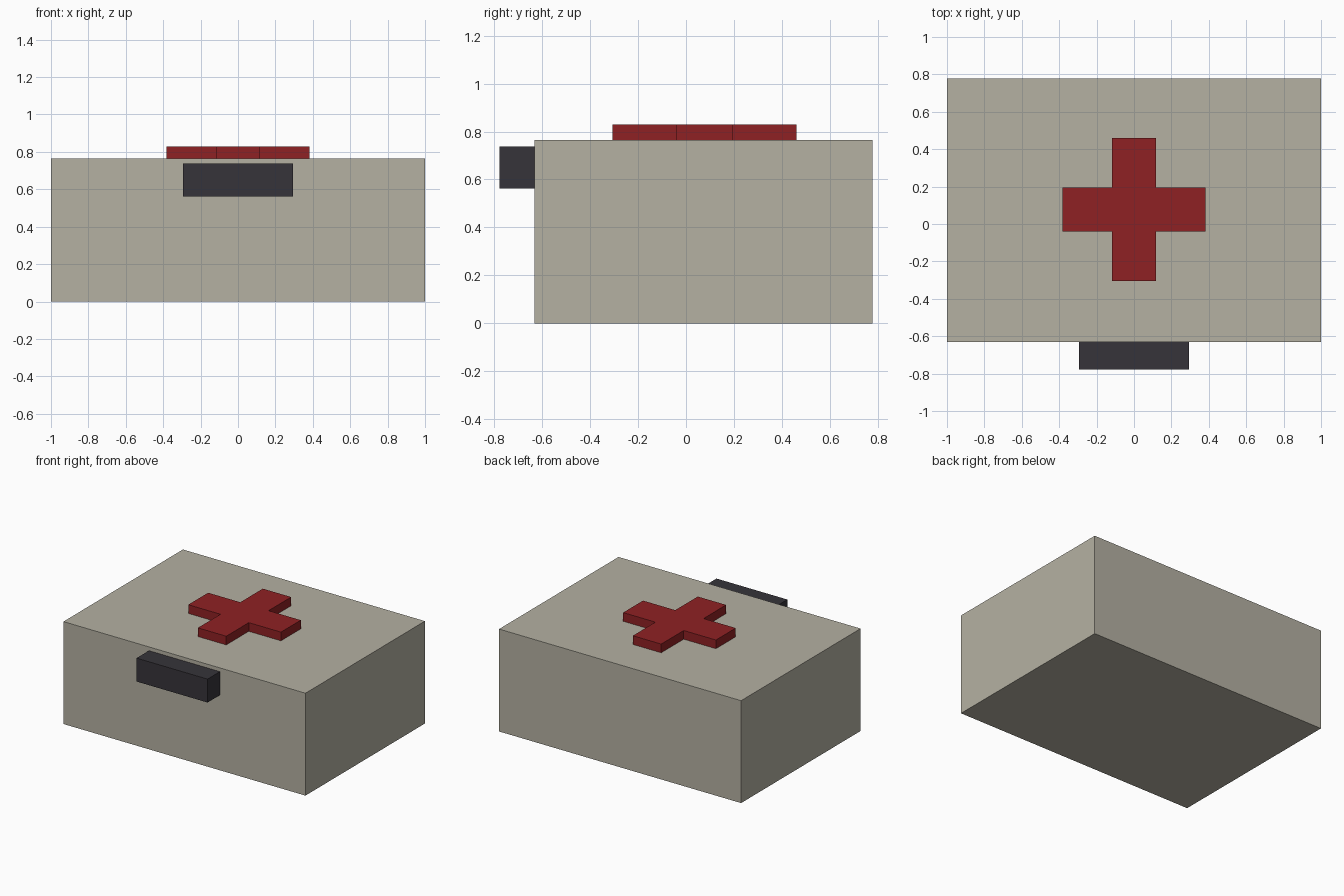
import bpy
import bmesh
from mathutils import Vector

default = bpy.data.objects.get("Cube")
if default:
    bpy.data.objects.remove(default, do_unlink=True)


def make_material(name, rgb):
    mat = bpy.data.materials.new(name)
    mat.use_nodes = True
    colour = (*rgb, 1.0)
    mat.diffuse_color = colour
    mat.node_tree.nodes["Principled BSDF"].inputs["Base Color"].default_value = colour
    return mat


def make_prism(name, outline, bottom, top, mat):
    """Extrude a flat outline of (x, y) points from bottom to top."""
    bm = bmesh.new()
    base = bm.faces.new([bm.verts.new((x, y, bottom)) for x, y in outline])
    result = bmesh.ops.extrude_face_region(bm, geom=[base], use_keep_orig=True)
    raised = [v for v in result["geom"] if isinstance(v, bmesh.types.BMVert)]
    bmesh.ops.translate(bm, verts=raised, vec=Vector((0, 0, top - bottom)))
    bmesh.ops.recalc_face_normals(bm, faces=bm.faces)
    mesh = bpy.data.meshes.new(name)
    bm.to_mesh(mesh)
    bm.free()
    mesh.materials.append(mat)
    obj = bpy.data.objects.new(name, mesh)
    bpy.context.collection.objects.link(obj)
    return obj


def rectangle(half_width, front, back):
    return [(-half_width, front), (half_width, front),
            (half_width, back), (-half_width, back)]


def cross(centre_y, reach, half_arm):
    # One corner of the cross, turned a quarter at a time
    points = []
    corner = [(reach, -half_arm), (reach, half_arm), (half_arm, half_arm)]
    for _ in range(4):
        points += [(x, y + centre_y) for x, y in corner]
        corner = [(-y, x) for x, y in corner]
    return points


beige = make_material("warm grey", (0.46, 0.44, 0.365))
red = make_material("dark red", (0.275, 0.015, 0.017))
charcoal = make_material("charcoal", (0.037, 0.034, 0.042))

# Case body
make_prism("case", rectangle(1.0, -0.632, 0.778), 0.0, 0.765, beige)

# Carrying handle on the front
make_prism("handle", rectangle(0.293, -0.778, -0.632), 0.562, 0.737, charcoal)

# Raised cross on the lid
make_prism("lid_cross", cross(0.077, 0.383, 0.117), 0.765, 0.83, red)
